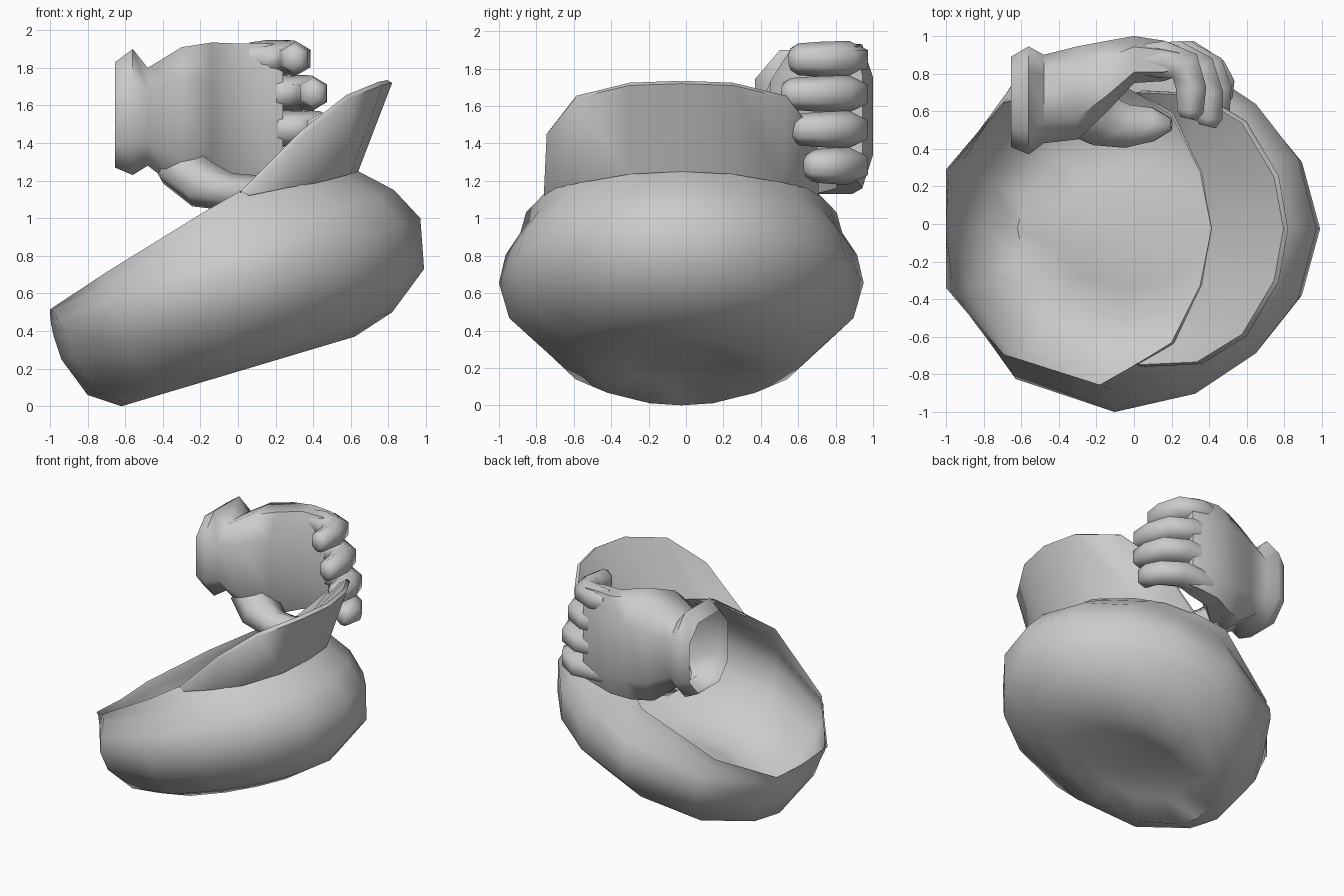
import bpy, math
from mathutils import Vector

if "Cube" in bpy.data.objects:
    bpy.data.objects.remove(bpy.data.objects["Cube"])

grey = bpy.data.materials.new("plain grey")
grey.diffuse_color = (0.6, 0.6, 0.6, 1)
grey.use_nodes = True
grey.node_tree.nodes["Principled BSDF"].inputs["Base Color"].default_value = grey.diffuse_color


def make(name, verts, faces, angle=50):
    me = bpy.data.meshes.new(name)
    me.from_pydata([tuple(v) for v in verts], [], faces)
    me.materials.append(grey)
    ob = bpy.data.objects.new(name, me)
    bpy.context.collection.objects.link(ob)
    bpy.ops.object.select_all(action='DESELECT')
    ob.select_set(True)
    bpy.context.view_layer.objects.active = ob
    bpy.ops.object.mode_set(mode='EDIT')
    bpy.ops.mesh.select_all(action='SELECT')
    bpy.ops.mesh.normals_make_consistent(inside=False)
    bpy.ops.object.mode_set(mode='OBJECT')
    bpy.ops.object.shade_smooth_by_angle(angle=math.radians(angle))
    return ob


def loft(name, rings, start=False, end=False, closed=True, angle=50):
    """Skin equal-length rings; start/end close the two openings."""
    n = len(rings[0])
    verts = [v for r in rings for v in r]
    faces = []
    for i in range(len(rings) - 1):
        for j in range(n if closed else n - 1):
            k = (j + 1) % n
            faces.append((i * n + j, i * n + k, (i + 1) * n + k, (i + 1) * n + j))
    if start:
        faces.append(tuple(range(n)))
    if end:
        faces.append(tuple(len(verts) - n + j for j in range(n)))
    return make(name, verts, faces, angle)


# Cap crown: an open tilted bowl, each ring set by right x,z, left x,z, half width
YC = -0.025
crown = [(.41, 1.35, -1, .50, .83), (.64, 1.25, -1, .49, .86),
         (.83, 1.15, -.995, .44, .94), (.97, 1.0, -.98, .37, .975),
         (.99, .73, -.94, .25, .92), (.82, .50, -.80, .06, .69),
         (.62, .37, -.62, 0, .48), (.40, .315, -.42, .13, .32), (.02, .23, -.08, .21, .03)]
# Outline of a ring as distance along and half width, at the rim and at the bulge
rim_t, rim_s = (0, .043, .15, .285, .42, .79, 1, 1), (0, .365, .73, .87, 1, .8, .38, 0)
out_t, out_s = (0, .05, .165, .33, .55, .82, .97, 1), (0, .385, .68, .9, 1, .82, .35, 0)
rings = []
for i, (xr, zr, xl, zl, w) in enumerate(crown):
    f = min(i / 3, 1)
    half = []
    for a, b, c, d in zip(rim_t, out_t, rim_s, out_s):
        t, s = a + (b - a) * f, c + (d - c) * f
        half.append((xr + (xl - xr) * t, s * w, zr + (zl - zr) * t + .04 * s * (1 - f)))
    rings.append([(x, YC + y, z) for x, y, z in half] +
                 [(x, YC - y, z) for x, y, z in half[-2:0:-1]])
loft("cap_crown", rings, end=True, angle=50)


# Upturned brim: wedge between inner base, tip and outer base curves
def both_sides(half):
    pts = [(x, YC - y, z) for x, y, z in half]
    return pts + [(x, YC + y, z) for x, y, z in half[-2::-1]]


tip = [(.04, .735, 1.13), (.36, .72, 1.45), (.60, .57, 1.64), (.77, .28, 1.71), (.82, 0, 1.72)]
lip = [(x - .025, y * .985, z + .015) for x, y, z in tip]
inner = [(0, .725, 1.12), (.19, .62, 1.22), (.28, .46, 1.28), (.36, .30, 1.33), (.41, 0, 1.345)]
outer = [(.06, .735, 1.12), (.25, .67, 1.16), (.43, .54, 1.19), (.60, .28, 1.235), (.64, 0, 1.25)]
loft("cap_brim", [both_sides(c) for c in (inner, lip, tip, outer)], closed=False, angle=75)


# Glove cuff and palm: boxy eight-sided rings along x given by y and z ranges
def box_ring(x, y0, y1, z0, z1, p=.7):
    out = []
    for k in range(8):
        a = math.pi * (k + .5) / 4
        c, s = math.cos(a) / .924, math.sin(a) / .924
        c, s = (math.copysign(abs(v) ** p, v) for v in (c, s))
        out.append((x, (y0 + y1) / 2 + c * (y1 - y0) / 2, (z0 + z1) / 2 + s * (z1 - z0) / 2))
    return out


loft("glove_palm", [box_ring(-.655, .41, .89, 1.27, 1.83), box_ring(-.56, .37, .945, 1.23, 1.90),
                    box_ring(-.48, .43, .90, 1.28, 1.80), box_ring(-.30, .45, .945, 1.14, 1.91),
                    box_ring(-.14, .60, .975, 1.13, 1.935), box_ring(0, .75, 1.0, 1.16, 1.93),
                    box_ring(.16, .76, .975, 1.19, 1.93), box_ring(.24, .79, .945, 1.20, 1.92)],
     end=True, angle=60)


def finger(name, path, radii):
    """Six-sided tapering tube along a path; radii are (in-plane, vertical)."""
    path = [Vector(p) for p in path]
    rings = []
    for i, p in enumerate(path):
        d = (path[min(i + 1, len(path) - 1)] - path[max(i - 1, 0)]).normalized()
        u = d.cross(Vector((0, 0, 1))).normalized()
        v = u.cross(d)
        r, h = radii[i]
        rings.append([p + u * r * math.cos(math.pi * k / 3 + math.pi / 6) / .866
                      + v * h * math.sin(math.pi * k / 3 + math.pi / 6) for k in range(6)])
    loft(name, rings, True, True, angle=70)


# Four curled fingers: height, knuckle bend x,y and tip x,y
fingers = [(1.85, .27, .84, .30, .60), (1.665, .35, .82, .40, .56),
           (1.475, .40, .82, .44, .61), (1.28, .42, .80, .455, .68)]
for i, (z, kx, ky, tx, ty) in enumerate(fingers):
    path = [(.06, .875, z), (kx - .12, .875, z), (kx, ky, z),
            ((kx + tx) / 2 + .02, (ky + ty) / 2, z), (tx, ty, z), (tx - .01, ty - .04, z)]
    finger(f"finger_{i + 1}", path,
           [(.085, .085), (.10, .098), (.09, .098), (.08, .094), (.07, .085), (.045, .06)])

# Thumb reaching over the cap edge
finger("thumb", [(-.33, .63, 1.29), (-.19, .56, 1.18), (-.04, .52, 1.14), (.10, .53, 1.15), (.20, .53, 1.16)],
       [(.14, .13), (.14, .13), (.115, .10), (.09, .08), (.03, .04)])
